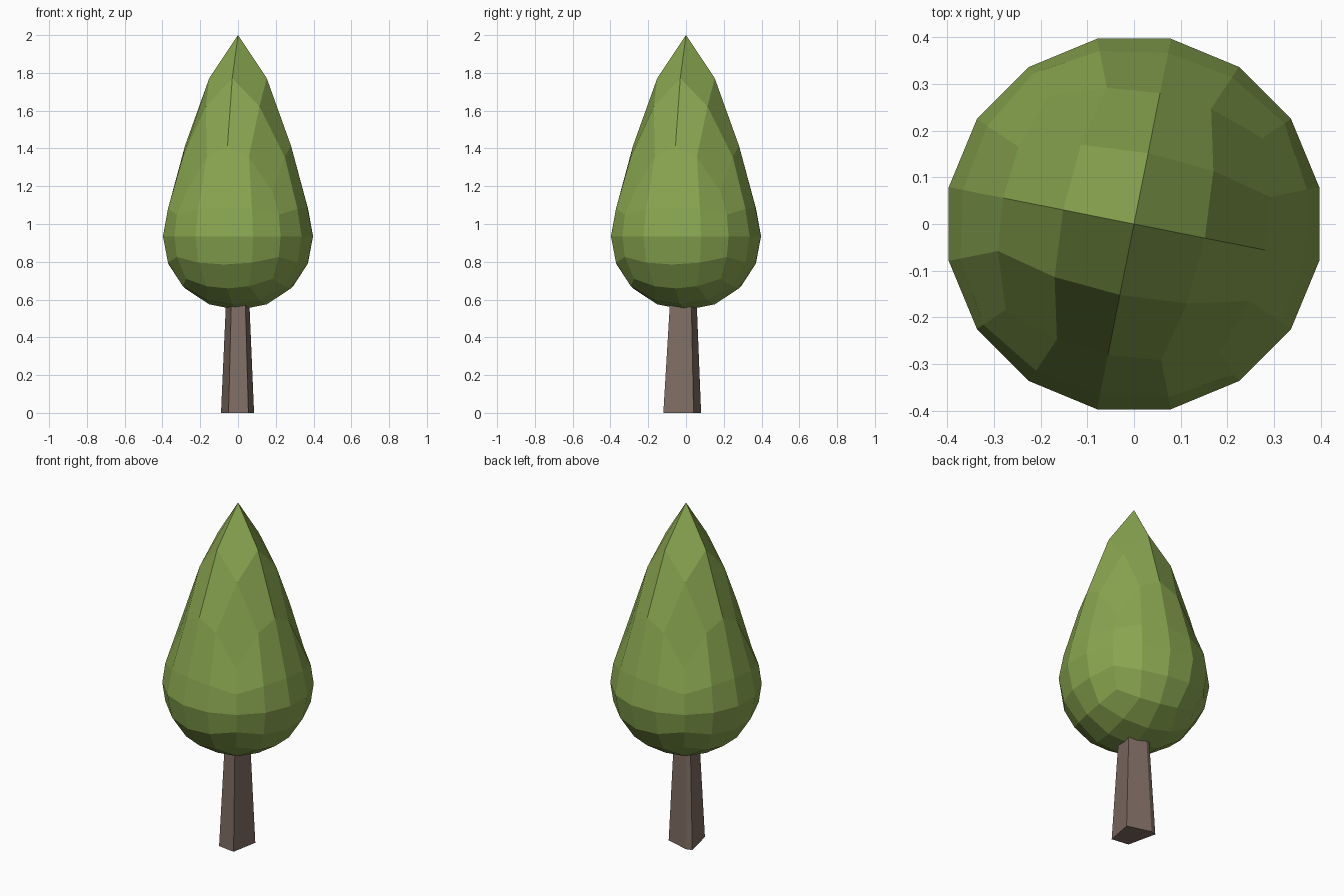
import bpy, bmesh, math
from mathutils import Matrix

if "Cube" in bpy.data.objects:
    bpy.data.objects.remove(bpy.data.objects["Cube"])


def material(name, rgb):
    m = bpy.data.materials.new(name)
    m.diffuse_color = (*rgb, 1)
    m.use_nodes = True
    m.node_tree.nodes["Principled BSDF"].inputs["Base Color"].default_value = m.diffuse_color
    return m


def finish(bm, name, mat):
    bmesh.ops.recalc_face_normals(bm, faces=bm.faces[:])
    me = bpy.data.meshes.new(name)
    bm.to_mesh(me)
    bm.free()
    me.materials.append(mat)
    ob = bpy.data.objects.new(name, me)
    bpy.context.collection.objects.link(ob)
    return ob


def pull(d):
    """Upward pull of the crown tip, by distance from the tip."""
    pts = [(0, .66), (.158, .463), (.207, .345), (.31, .192), (.372, 0), (9, 0)]
    for (a, p), (b, q) in zip(pts, pts[1:]):
        if d <= b:
            return p + (q - p) * (d - a) / (b - a)


# Crown: cube turned into a 16-sided sphere, tip pulled upwards
R, MID = 0.405, 0.935
bm = bmesh.new()
bmesh.ops.create_cube(bm, size=2)
bmesh.ops.subdivide_edges(bm, edges=bm.edges[:], cuts=3, use_grid_fill=True)
for v in bm.verts:
    for i in range(3):
        v.co[i] = math.tan(v.co[i] * math.pi / 4)
    v.co = v.co.normalized() * R
    d = math.sqrt(v.co.x ** 2 + v.co.y ** 2 + (R - v.co.z) ** 2)
    if v.co.z < 0:
        v.co.z *= 0.39 / R
    v.co.z += MID + pull(d)
bmesh.ops.rotate(bm, verts=bm.verts[:], matrix=Matrix.Rotation(math.radians(-11.25), 3, 'Z'))
finish(bm, "crown", material("leaf green", (0.25, 0.38, 0.08)))

# Trunk: tapered irregular prism
outline = [(.055, -.12), (.085, .04), (-.055, .08), (-.09, .07), (-.05, -.105)]
bm = bmesh.new()
low = [bm.verts.new((x, y, 0)) for x, y in outline]
high = [bm.verts.new((x * .69, y * .69, .62)) for x, y in outline]
bm.faces.new(low[::-1])
bm.faces.new(high)
n = len(outline)
for i in range(n):
    j = (i + 1) % n
    bm.faces.new((low[i], low[j], high[j], high[i]))
finish(bm, "trunk", material("bark brown", (0.21, 0.15, 0.125)))
